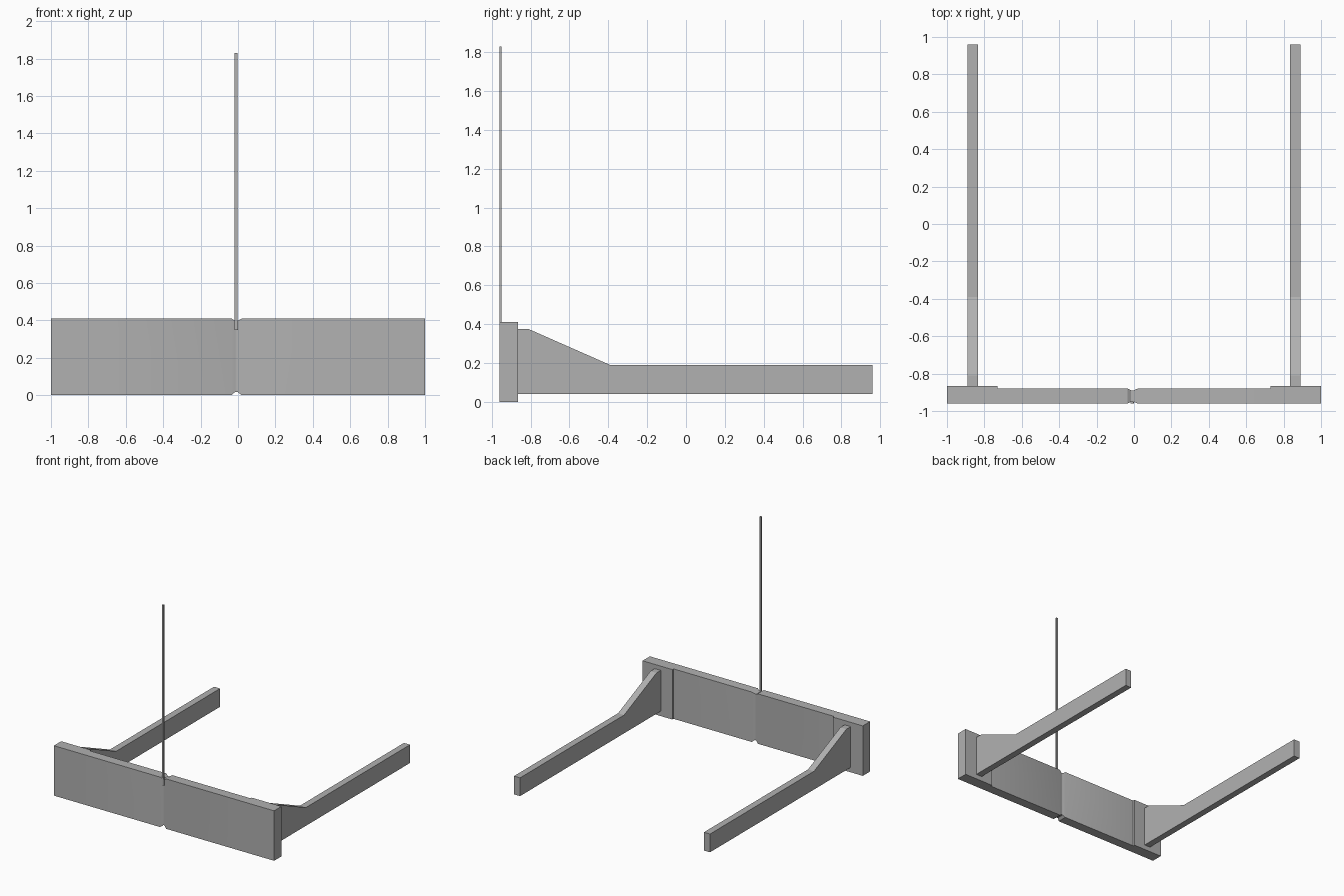
import bpy, bmesh, math

if "Cube" in bpy.data.objects:
    bpy.data.objects.remove(bpy.data.objects["Cube"])

grey = bpy.data.materials.new("dark_grey")
grey.diffuse_color = (0.44, 0.44, 0.44, 1)
grey.use_nodes = True
grey.node_tree.nodes["Principled BSDF"].inputs["Base Color"].default_value = grey.diffuse_color


def make_object(name, bm):
    bmesh.ops.recalc_face_normals(bm, faces=bm.faces[:])
    mesh = bpy.data.meshes.new(name)
    bm.to_mesh(mesh)
    bm.free()
    mesh.materials.append(grey)
    ob = bpy.data.objects.new(name, mesh)
    bpy.context.collection.objects.link(ob)
    return ob


def loft(name, rings):
    """Skin a list of equal-length point rings and cap both ends."""
    bm = bmesh.new()
    vs = [[bm.verts.new(p) for p in ring] for ring in rings]
    n = len(vs[0])
    for a, b in zip(vs, vs[1:]):
        for i in range(n):
            j = (i + 1) % n
            bm.faces.new((a[i], a[j], b[j], b[i]))
    bm.faces.new(vs[0])
    bm.faces.new(vs[-1])
    return make_object(name, bm)


def smooth(ob):
    bpy.ops.object.select_all(action='DESELECT')
    ob.select_set(True)
    bpy.context.view_layer.objects.active = ob
    bpy.ops.object.shade_smooth_by_angle(angle=math.radians(30))


# Front board: thick end pads, thinner middle, pinched groove near the centre
FRONT, BACK, PAD, TOP = -0.96, -0.88, -0.865, 0.41
sections = [  # x, front y, back y, bottom z, top z
    (-1.0, FRONT, PAD, 0, TOP),
    (-0.73, FRONT, PAD, 0, TOP),
    (-0.73, FRONT, BACK, 0, TOP),
    (-0.035, FRONT, BACK, 0, TOP),
    (-0.015, -0.95, -0.89, 0.018, 0.397),
    (-0.003, -0.95, -0.89, 0.018, 0.397),
    (0.02, FRONT, BACK, 0, TOP),
    (0.73, FRONT, BACK, 0, TOP),
    (0.73, FRONT, PAD, 0, TOP),
    (1.0, FRONT, PAD, 0, TOP),
]
smooth(loft("front_board", [
    [(x, y0, z0), (x, y1, z0), (x, y1, z1), (x, y0, z1)]
    for x, y0, y1, z0, z1 in sections]))

# Side arms with a sloped gusset where they meet the board
profile = [(-0.87, 0.04), (0.96, 0.04), (0.96, 0.19),
           (-0.39, 0.19), (-0.81, 0.375), (-0.87, 0.375)]
for side, name in ((-1, "left_arm"), (1, "right_arm")):
    loft(name, [[(side * x, y, z) for y, z in profile]
                for x in (0.835, 0.89)])

# Thin upright rod standing in the groove, with a slightly wider foot
rod = [(0.35, 0.009), (0.40, 0.009), (0.40, 0.0075), (1.83, 0.0075)]
loft("upright_rod", [
    [(-0.01 - r, -0.961, z), (-0.01 + r, -0.961, z),
     (-0.01 + r, -0.949, z), (-0.01 - r, -0.949, z)]
    for z, r in rod])
